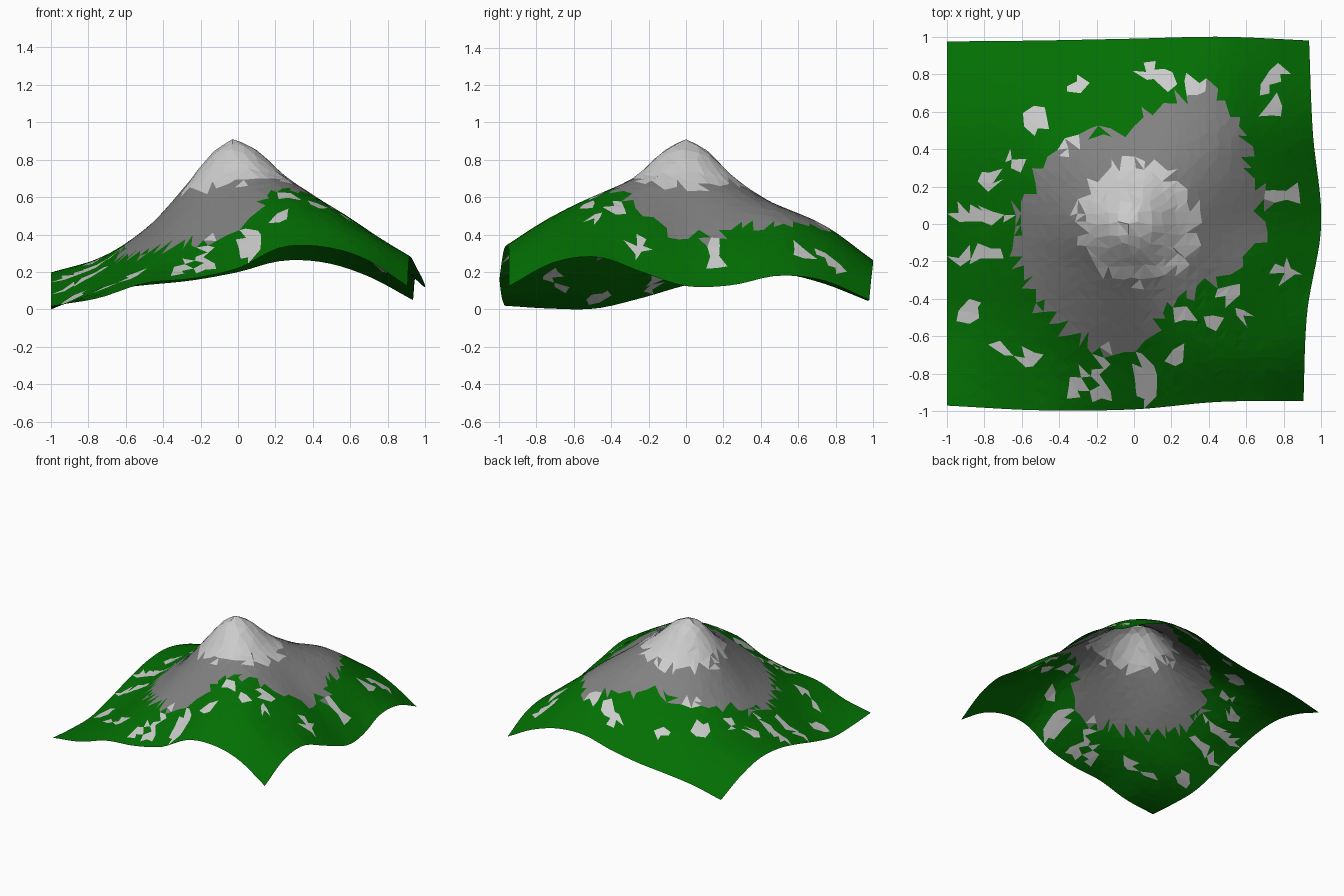
import bpy, bmesh, math, random

if "Cube" in bpy.data.objects:
    bpy.data.objects.remove(bpy.data.objects["Cube"])

random.seed(4)
N = 34  # grid cells per side

# Coarse height map, rows from front to back, columns from left to right
HEIGHTS = [
    [.02, .06, .14, .165, .22, .33, .335, .27, .125],
    [.005, .09, .20, .29, .38, .485, .48, .39, .25],
    [.005, .12, .28, .44, .55, .61, .555, .42, .28],
    [.06, .18, .36, .58, .72, .69, .56, .40, .20],
    [.13, .23, .42, .68, .91, .72, .53, .34, .125],
    [.185, .265, .42, .59, .71, .66, .535, .35, .13],
    [.195, .265, .37, .46, .525, .555, .51, .355, .18],
    [.14, .205, .28, .335, .385, .445, .405, .285, .155],
    [.045, .10, .13, .155, .20, .26, .25, .175, .05],
]
# Wavy outlines of three sides of the sheet
FRONT = [.97, .995, .99, .95, .945]
BACK = [.975, .98, .99, 1.0, .98]
RIGHT = [.905, .925, 1.0, .955, .935]
# Reach of the bare rock, every 30 degrees from +x
ROCK = [.71, .70, .84, .52, .54, .57, .64, .66, .68, .70, .45, .55]


def spline(pts, t):
    """Catmull-Rom through evenly spaced values, t in -1..1."""
    f = (t + 1) / 2 * (len(pts) - 1)
    i = max(0, min(int(f), len(pts) - 2))
    f -= i
    b, c = pts[i], pts[i + 1]
    a = pts[i - 1] if i > 0 else 2 * b - c
    d = pts[i + 2] if i + 2 < len(pts) else 2 * c - b
    return b + f / 2 * (c - a + f * (2*a - 5*b + 4*c - d + f * (3*(b - c) + d - a)))


def place(u, v):
    z = spline([spline(row, u) for row in HEIGHTS], v)
    r = math.hypot(u, v)
    z += .012 * max(0, 1 - abs(r - .18) / .12)   # fuller shoulders
    z -= .008 * max(0, 1 - abs(r - .06) / .06)   # pointed summit
    x = u * (spline(RIGHT, v) if u > 0 else 1)
    y = v * spline(BACK if v > 0 else FRONT, u)
    x -= .03 * max(0, 1 - r / .4)                # summit sits slightly left
    return x, y, z


def material(name, rgb):
    m = bpy.data.materials.new(name)
    m.diffuse_color = (*rgb, 1)
    m.use_nodes = True
    m.node_tree.nodes["Principled BSDF"].inputs["Base Color"].default_value = m.diffuse_color
    return m


# Terrain sheet with slightly irregular triangles
bm = bmesh.new()
grid = []
for j in range(N + 1):
    row = []
    for i in range(N + 1):
        u, v = 2 * i / N - 1, 2 * j / N - 1
        if 0 < i < N and 0 < j < N and (i, j) != (N // 2, N // 2):
            u += random.uniform(-.3, .3) * 2 / N
            v += random.uniform(-.3, .3) * 2 / N
        row.append(bm.verts.new(place(u, v)))
    grid.append(row)
for j in range(N):
    for i in range(N):
        a, b = grid[j][i], grid[j][i + 1]
        c, d = grid[j + 1][i + 1], grid[j + 1][i]
        tris = ((a, b, c), (a, c, d)) if random.random() < .5 else ((a, b, d), (b, c, d))
        for t in tris:
            bm.faces.new(t)
low = min(v.co.z for v in bm.verts)
for v in bm.verts:
    v.co.z -= low

# Stray pale stones: streaks down the slope (x, y, half length, half width)
STREAKS = [
    (-.82, .05, .17, .035), (-.85, -.17, .14, .03), (-.87, -.46, .06, .05),
    (-.17, -.75, .12, .03), (.06, -.83, .15, .05), (-.30, -.86, .08, .04),
    (-.18, -.90, .06, .05), (.80, .15, .10, .04), (.80, -.25, .07, .04),
    (.74, .78, .09, .04), (.75, .62, .06, .04), (-.52, .56, .05, .07),
    (-.30, .74, .04, .07), (.15, .78, .06, .06), (.08, .81, .05, .04),
    (.32, .74, .05, .06), (-.33, .40, .05, .09), (-.77, .25, .05, .05),
    (-.56, -.71, .05, .05), (-.70, -.68, .04, .04), (.22, -.69, .05, .04),
    (.42, -.53, .05, .04), (.58, -.48, .05, .03), (.26, -.50, .05, .04),
    (.50, -.36, .05, .04), (-.64, .34, .05, .04)]


def stray(x, y):
    for sx, sy, length, width in STREAKS:
        r = math.hypot(sx, sy)
        along = (x * sx + y * sy) / r - r
        across = (y * sx - x * sy) / r
        if (along / length) ** 2 + (across / width) ** 2 < 1:
            return True
    return False


# Colour zones: snow cap, rock belt, grass
for f in bm.faces:
    p = f.calc_center_median()
    r = math.hypot(p.x, p.y)
    k = (math.atan2(p.y, p.x) % math.tau) / math.tau * 12
    i = int(k) % 12
    reach = ROCK[i] + (ROCK[(i + 1) % 12] - ROCK[i]) * (k - int(k))
    if math.hypot(p.x - .02, p.y) < .32 + random.uniform(-.03, .03):
        f.material_index = 0
    elif r < reach + random.uniform(-.04, .03):
        f.material_index = 1
    else:
        f.material_index = 0 if stray(p.x, p.y) else 2

mesh = bpy.data.meshes.new("mountain_terrain")
bm.to_mesh(mesh)
bm.free()
for m in (material("snow", (.66, .66, .66)), material("rock", (.22, .22, .22)),
          material("grass", (.001, .16, .001))):
    mesh.materials.append(m)
bpy.context.collection.objects.link(bpy.data.objects.new("mountain_terrain", mesh))
